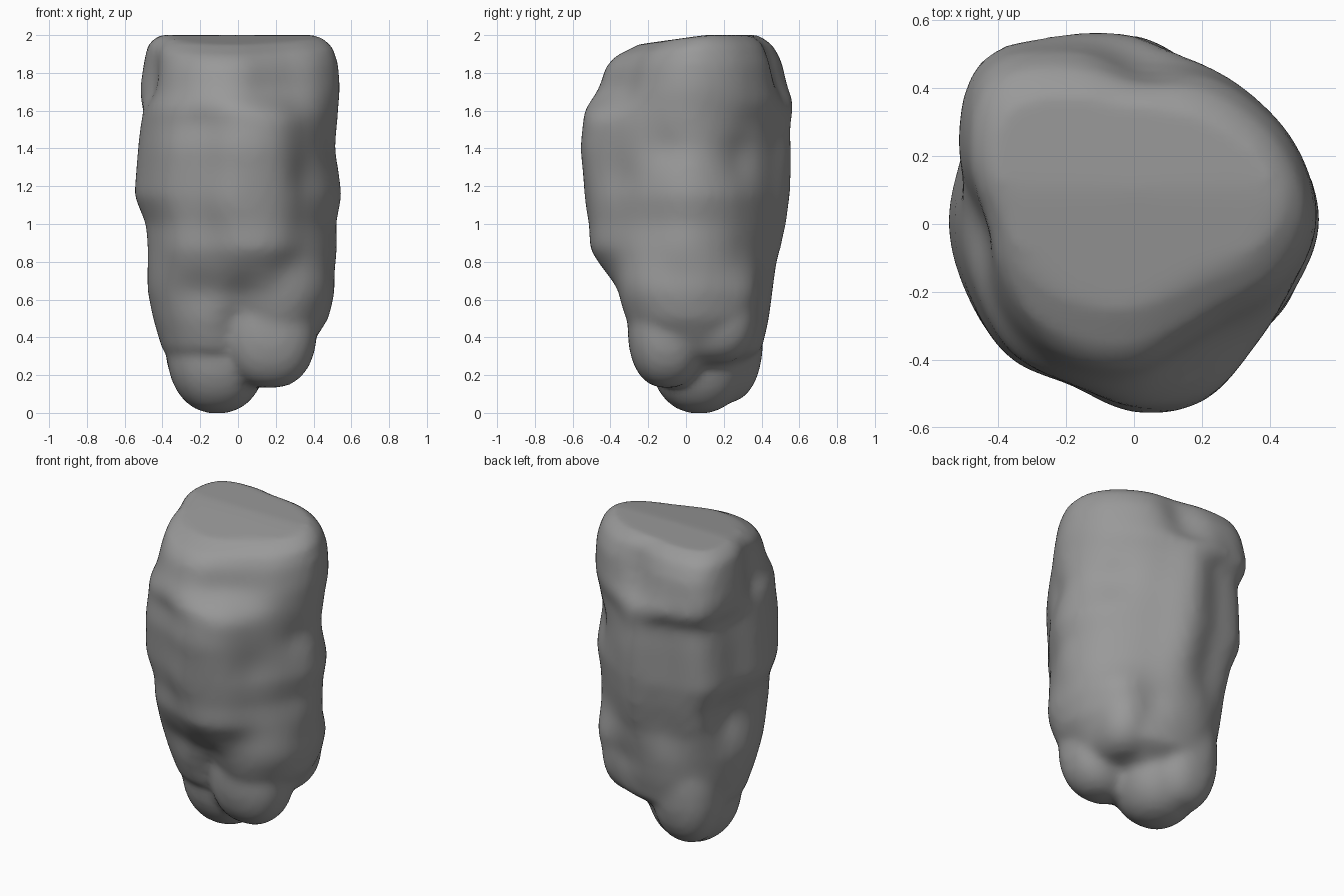
import bpy, bmesh, math
from mathutils import Vector

cube = bpy.data.objects.get("Cube")
if cube:
    bpy.data.objects.remove(cube, do_unlink=True)

SEGMENTS, LEVELS = 64, 60

# Radii around the rock, counter-clockwise from +x, at three heights
LOW = [.47, .47, .48, .45, .44, .46, .48, .47, .45, .42, .37, .32, .28, .34, .42, .46]
MID = [.54, .52, .49, .49, .55, .54, .62, .55, .55, .54, .54, .50, .54, .55, .51, .51]
TOP = [.52, .51, .48, .46, .45, .52, .61, .54, .45, .44, .44, .43, .41, .37, .38, .46]

# Height, then x and y limits of the section there
STATIONS = [
    (.25, -.28, .20, -.12, .28), (.33, -.40, .37, -.25, .40),
    (.5, -.45, .48, -.32, .44), (.65, -.48, .52, -.37, .46),
    (.8, -.48, .53, -.47, .48), (.87, -.48, .53, -.51, .50),
    (1, -.49, .52, -.51, .53), (1.15, -.55, .55, -.53, .55),
    (1.4, -.53, .52, -.56, .56), (1.6, -.51, .53, -.54, .56),
    (1.72, -.52, .54, -.46, .53), (1.85, -.50, .53, -.42, .51),
    (1.95, -.48, .50, -.37, .46), (2, -.42, .43, -.25, .38),
]

# Dents and bumps: centre, radius, push outward
DENTS = [
    ((-.22, -.38, .64), .13, -.04), ((.25, -.4, .76), .13, -.03),
    ((.02, -.3, .45), .12, -.03), ((-.5, -.02, 1.75), .14, -.03),
    ((.5, -.1, 1.4), .1, -.02), ((.42, .3, 1.35), .12, -.03),
    ((.48, -.05, .75), .12, -.02), ((.2, .42, .58), .13, -.04),
    ((-.46, .22, .9), .13, -.04), ((.04, .5, 1.85), .13, -.04),
    ((.08, .53, 1.5), .12, -.02), ((-.14, .54, 1.65), .12, .02),
    ((.35, -.35, 1.25), .13, -.02), ((-.1, -.5, 1.1), .15, .02),
]


def mix(a, b, t):
    return a + (b - a) * t


def ramp(z, start, end):
    t = min(max((z - start) / (end - start), 0), 1)
    return t * t * (3 - 2 * t)


def section(z):
    """Limits interpolated between the two nearest stations."""
    for a, b in zip(STATIONS, STATIONS[1:]):
        if z <= b[0]:
            break
    t = (z - a[0]) / (b[0] - a[0])
    return [mix(p, q, t) for p, q in zip(a, b)][1:]


def radius(table, k):
    """Smooth periodic lookup in a table of radii."""
    f = k / SEGMENTS * len(table)
    i = int(f)
    t = f - i
    a, b, c, d = (table[(i + j) % len(table)] for j in (-1, 0, 1, 2))
    return b + .5 * t * (c - a + t * (2 * a - 5 * b + 4 * c - d + t * (3 * (b - c) + d - a)))


def fit(values, low, high):
    a, b = min(values), max(values)
    return [mix(low, high, (v - a) / (b - a)) for v in values]


def ring(z):
    xs, ys = [], []
    for k in range(SEGMENTS):
        r = mix(radius(LOW, k), radius(MID, k), ramp(z, .6, .9))
        r = mix(r, radius(TOP, k), ramp(z, 1.52, 1.72))
        angle = math.tau * k / SEGMENTS
        xs.append(r * math.cos(angle))
        ys.append(r * math.sin(angle))
    x0, x1, y0, y1 = section(z)
    points = []
    for x, y in zip(fit(xs, x0, x1), fit(ys, y0, y1)):
        p = Vector((x, y, z))
        out = Vector((x, y, 0)).normalized()
        for centre, size, push in DENTS:
            d = (p - Vector(centre)).length / size
            p += out * push * math.exp(-d * d)
        # The top slopes down towards the front
        p.z -= ramp(z, 1.8, 2) * .14 * max(0, .1 - y)
        points.append(p)
    return points


def lobe(bm, centre, size, power):
    """Boxy ellipsoid; a lower power gives fuller corners."""
    made = bmesh.ops.create_uvsphere(bm, u_segments=32, v_segments=16, radius=1)
    for v in made["verts"]:
        v.co = [c + s * math.copysign(abs(a) ** power, a)
                for c, s, a in zip(centre, size, v.co)]


# Main mass, lofted from bottom to top
bm = bmesh.new()
bottom, top = STATIONS[0][0], STATIONS[-1][0]
rings = [[bm.verts.new(p) for p in ring(mix(bottom, top, i / LEVELS))]
         for i in range(LEVELS + 1)]
crown = bm.verts.new((0, .1, top))
for lower, upper in zip(rings, rings[1:]):
    for k in range(SEGMENTS):
        n = (k + 1) % SEGMENTS
        bm.faces.new((lower[k], lower[n], upper[n], upper[k]))
bm.faces.new(rings[0][::-1])
for k in range(SEGMENTS):
    bm.faces.new((rings[-1][k], rings[-1][(k + 1) % SEGMENTS], crown))

# Lobes at the foot: lowest tip, back right corner, front left, back left overhang
lobe(bm, (-.11, .07, .35), (.27, .27, .355), .9)
lobe(bm, (-.17, .2, .42), (.22, .21, .37), .85)
lobe(bm, (.17, -.1, .46), (.25, .21, .33), .85)
lobe(bm, (.19, .14, .56), (.23, .24, .3), .75)

mesh = bpy.data.meshes.new("rock")
bm.to_mesh(mesh)
bm.free()
rock = bpy.data.objects.new("rock", mesh)
bpy.context.collection.objects.link(rock)

# Fuse the lobes into one weathered surface
fuse = rock.modifiers.new("fuse", "REMESH")
fuse.mode = "VOXEL"
fuse.voxel_size = .025
fuse.use_smooth_shade = True
soften = rock.modifiers.new("soften", "SMOOTH")
soften.factor = .5
soften.iterations = 8

# Plain stone colour
stone = bpy.data.materials.new("stone grey")
stone.use_nodes = True
grey = (.32, .32, .32, 1)
stone.diffuse_color = grey
stone.node_tree.nodes["Principled BSDF"].inputs["Base Color"].default_value = grey
mesh.materials.append(stone)
for face in mesh.polygons:
    face.use_smooth = True
